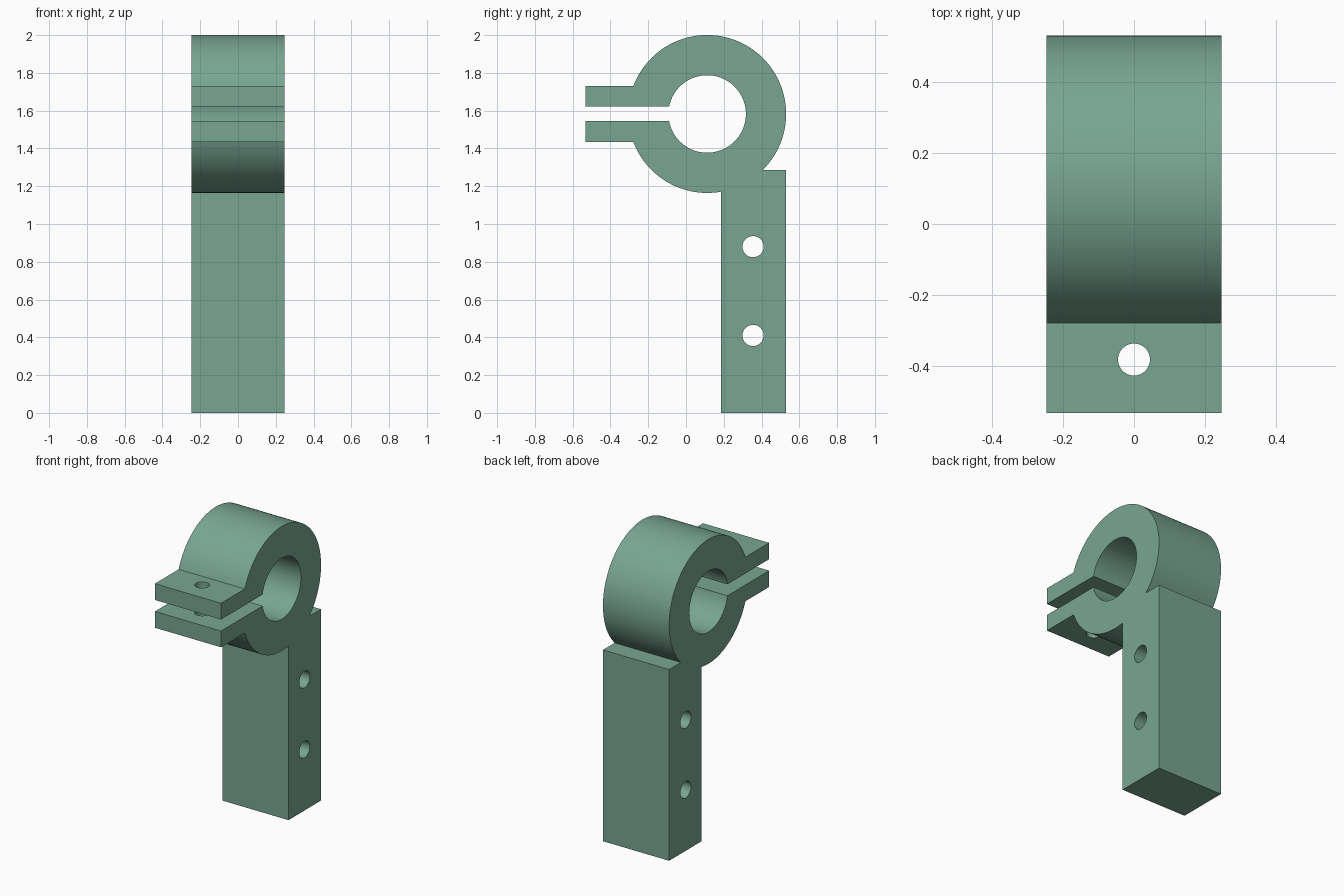
import bpy, bmesh
from math import asin, acos, sin, cos, pi, radians

if "Cube" in bpy.data.objects:
    bpy.data.objects.remove(bpy.data.objects["Cube"])

HALF_W = 0.246                    # half thickness along x
CY, CZ = 0.112, 1.5825            # bore centre
R_OUT, R_IN = 0.418, 0.205
TAB_Y, TAB_H, SLOT_H = -0.531, 0.148, 0.0385   # ear end, half heights from CZ
POST_L, POST_R, POST_TOP = 0.185, 0.53, 1.285


def arc(r, a0, a1, n):
    """Points on a circle about the bore centre."""
    return [(CY + r * cos(a0 + (a1 - a0) * i / n),
             CZ + r * sin(a0 + (a1 - a0) * i / n)) for i in range(n + 1)]


# Side outline: ring, mounting post, split ears and bore in one loop
tab_a = pi - asin(TAB_H / R_OUT)
slot_a = pi - asin(SLOT_H / R_IN)
post_a = asin((POST_TOP - CZ) / R_OUT)
post_b = -acos((POST_L - CY) / R_OUT)
outline = [(TAB_Y, CZ + SLOT_H), (TAB_Y, CZ + TAB_H)]
outline += arc(R_OUT, tab_a, post_a, 72)
outline += [(POST_R, POST_TOP), (POST_R, 0), (POST_L, 0)]
outline += arc(R_OUT, post_b, -tab_a, 28)
outline += [(TAB_Y, CZ - TAB_H), (TAB_Y, CZ - SLOT_H)]
outline += arc(R_IN, -slot_a, slot_a, 96)

bm = bmesh.new()
face = bm.faces.new([bm.verts.new((-HALF_W, y, z)) for y, z in outline])
ext = bmesh.ops.extrude_face_region(bm, geom=[face])
bmesh.ops.translate(bm, vec=(2 * HALF_W, 0, 0),
                    verts=[v for v in ext["geom"] if isinstance(v, bmesh.types.BMVert)])
bmesh.ops.recalc_face_normals(bm, faces=bm.faces)
mesh = bpy.data.meshes.new("clamp_bracket")
bm.to_mesh(mesh)
bm.free()
clamp = bpy.data.objects.new("clamp_bracket", mesh)
bpy.context.collection.objects.link(clamp)


def drill(name, radius, location, rotation):
    """Cut a round through hole in the bracket."""
    bpy.ops.mesh.primitive_cylinder_add(vertices=48, radius=radius, depth=0.8,
                                        location=location, rotation=rotation)
    cutter = bpy.context.object
    cutter.name = name
    cutter.hide_render = True
    bpy.context.view_layer.objects.active = clamp
    mod = clamp.modifiers.new(name, 'BOOLEAN')
    mod.operation = 'DIFFERENCE'
    mod.solver = 'EXACT'
    mod.object = cutter
    bpy.ops.object.modifier_apply(modifier=mod.name)
    bpy.data.objects.remove(cutter)


# Two cross holes in the post, one bolt hole through both ears
for z in (0.41, 0.88):
    drill("post_hole", 0.056, (0, 0.355, z), (0, pi / 2, 0))
drill("ear_bolt_hole", 0.045, (0, -0.381, CZ), (0, 0, 0))

# Green finish, smooth curves with crisp edges
mat = bpy.data.materials.new("green_finish")
mat.diffuse_color = (0.19, 0.38, 0.29, 1)
mat.use_nodes = True
mat.node_tree.nodes["Principled BSDF"].inputs["Base Color"].default_value = mat.diffuse_color
clamp.data.materials.clear()
clamp.data.materials.append(mat)
bpy.ops.object.select_all(action='DESELECT')
clamp.select_set(True)
bpy.context.view_layer.objects.active = clamp
bpy.ops.object.shade_smooth_by_angle(angle=radians(30))
